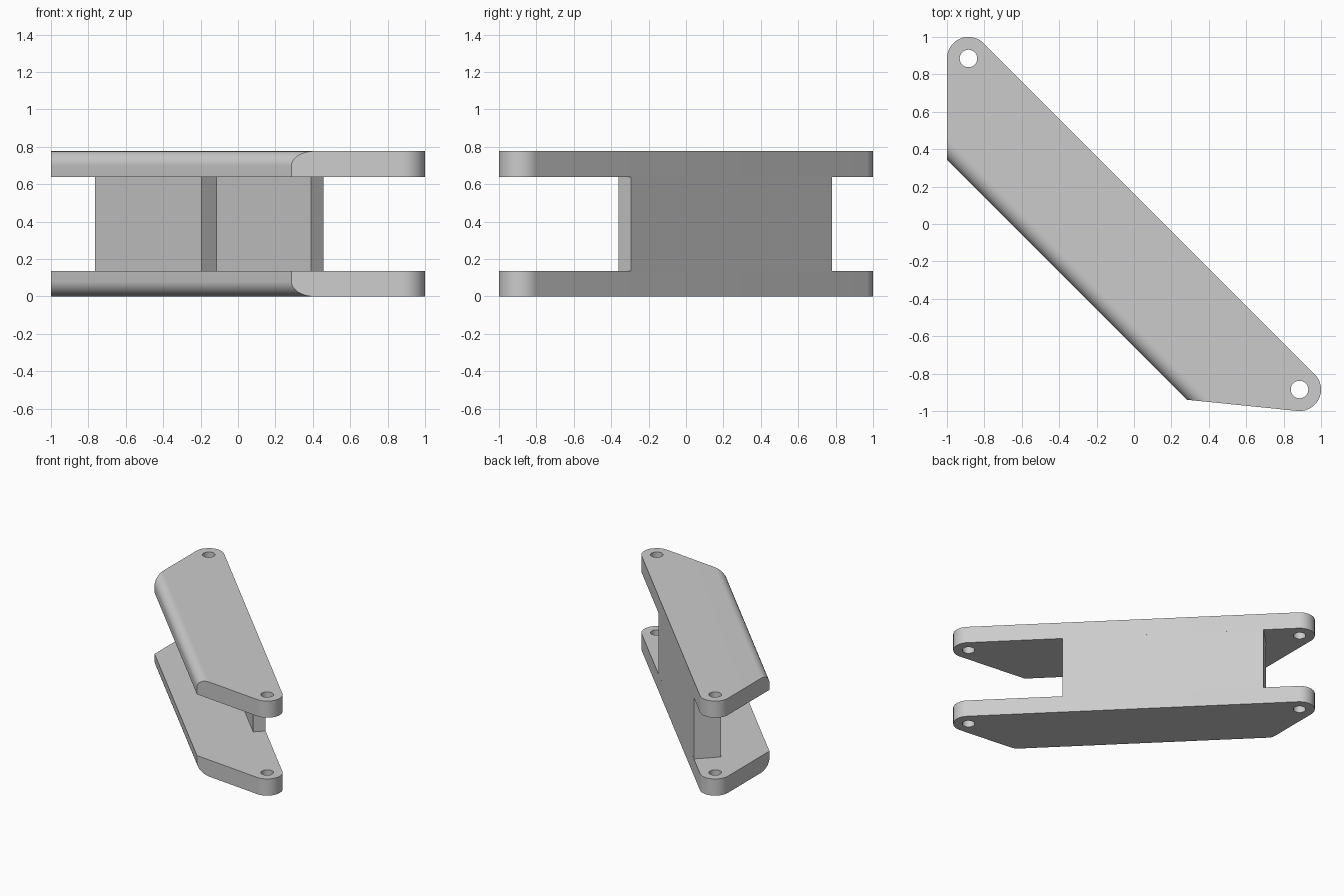
import bpy, bmesh
from math import cos, sin, radians
from mathutils import Vector

if "Cube" in bpy.data.objects:
    bpy.data.objects.remove(bpy.data.objects["Cube"])

HEIGHT, THICK, ROUND = 0.777, 0.137, 0.08
LUG, HOLE = 0.115, 0.047
PIVOTS = [(0.885, -0.885), (-0.885, 0.885)]

grey = bpy.data.materials.new("light_grey")
grey.use_nodes = True
grey.diffuse_color = (0.6, 0.6, 0.6, 1)
grey.node_tree.nodes["Principled BSDF"].inputs["Base Color"].default_value = grey.diffuse_color


def arc(centre, radius, start, end, steps):
    angles = [radians(start + (end - start) * i / steps) for i in range(steps + 1)]
    return [(centre[0] + radius * cos(a), centre[1] + radius * sin(a)) for a in angles]


def prism(name, outline, low, high, rounded=None):
    """Extrude an outline; rounded = (edge end, edge end, height) of an edge to fillet."""
    bm = bmesh.new()
    base = bm.faces.new([bm.verts.new((x, y, low)) for x, y in outline])
    top = bmesh.ops.extrude_face_region(bm, geom=[base])["geom"]
    bmesh.ops.translate(bm, vec=(0, 0, high - low),
                        verts=[v for v in top if isinstance(v, bmesh.types.BMVert)])
    bmesh.ops.recalc_face_normals(bm, faces=bm.faces)
    if rounded:
        a, b, z = rounded
        ends = [Vector((*a, z)), Vector((*b, z))]
        edge = [e for e in bm.edges
                if all(min((v.co - p).length for p in ends) < 1e-4 for v in e.verts)]
        bmesh.ops.bevel(bm, geom=edge, offset=ROUND, segments=12, profile=0.5, affect='EDGES')
    mesh = bpy.data.meshes.new(name)
    bm.to_mesh(mesh)
    bm.free()
    mesh.materials.append(grey)
    obj = bpy.data.objects.new(name, mesh)
    bpy.context.collection.objects.link(obj)
    return obj


def activate(obj):
    bpy.ops.object.select_all(action='DESELECT')
    obj.select_set(True)
    bpy.context.view_layer.objects.active = obj


# Pair of arm plates with rounded lugs and one filleted long edge
corner_a, corner_b = (-1.0, 0.345), (0.285, -0.94)
outline = (arc(PIVOTS[0], LUG, -96, 45, 20) + arc(PIVOTS[1], LUG, 45, 180, 20)
           + [corner_a, corner_b])
plates = [
    prism("lower_plate", outline, 0, THICK, (corner_a, corner_b, 0)),
    prism("upper_plate", outline, HEIGHT - THICK, HEIGHT, (corner_a, corner_b, HEIGHT)),
]

# Pin holes through both lugs
for i, pivot in enumerate(PIVOTS):
    cutter = prism("pin_hole_cutter", arc(pivot, HOLE, 0, 348.75, 31), -0.1, HEIGHT + 0.1)
    cutter.hide_render = True
    for plate in plates:
        activate(plate)
        mod = plate.modifiers.new("pin_hole", 'BOOLEAN')
        mod.operation, mod.solver, mod.object = 'DIFFERENCE', 'EXACT', cutter
        bpy.ops.object.modifier_apply(modifier=mod.name)
    bpy.data.objects.remove(cutter)

for plate in plates:
    activate(plate)
    bpy.ops.object.shade_smooth_by_angle(angle=radians(30))


# Stepped web between the plates, flush with the straight long edge
def diagonal(along, across):
    """Point from its x - y and x + y sums."""
    return ((across + along) / 2, (across - along) / 2)


back, thin, thick = 0.1626, 0.03, -0.13
left_end, step, right_end = -1.4, -0.26, 0.75
web = [(left_end, back), (left_end, thick), (step, thick),
       (step, thin), (right_end, thin), (right_end, back)]
prism("web", [diagonal(*p) for p in web], THICK, HEIGHT - THICK)
